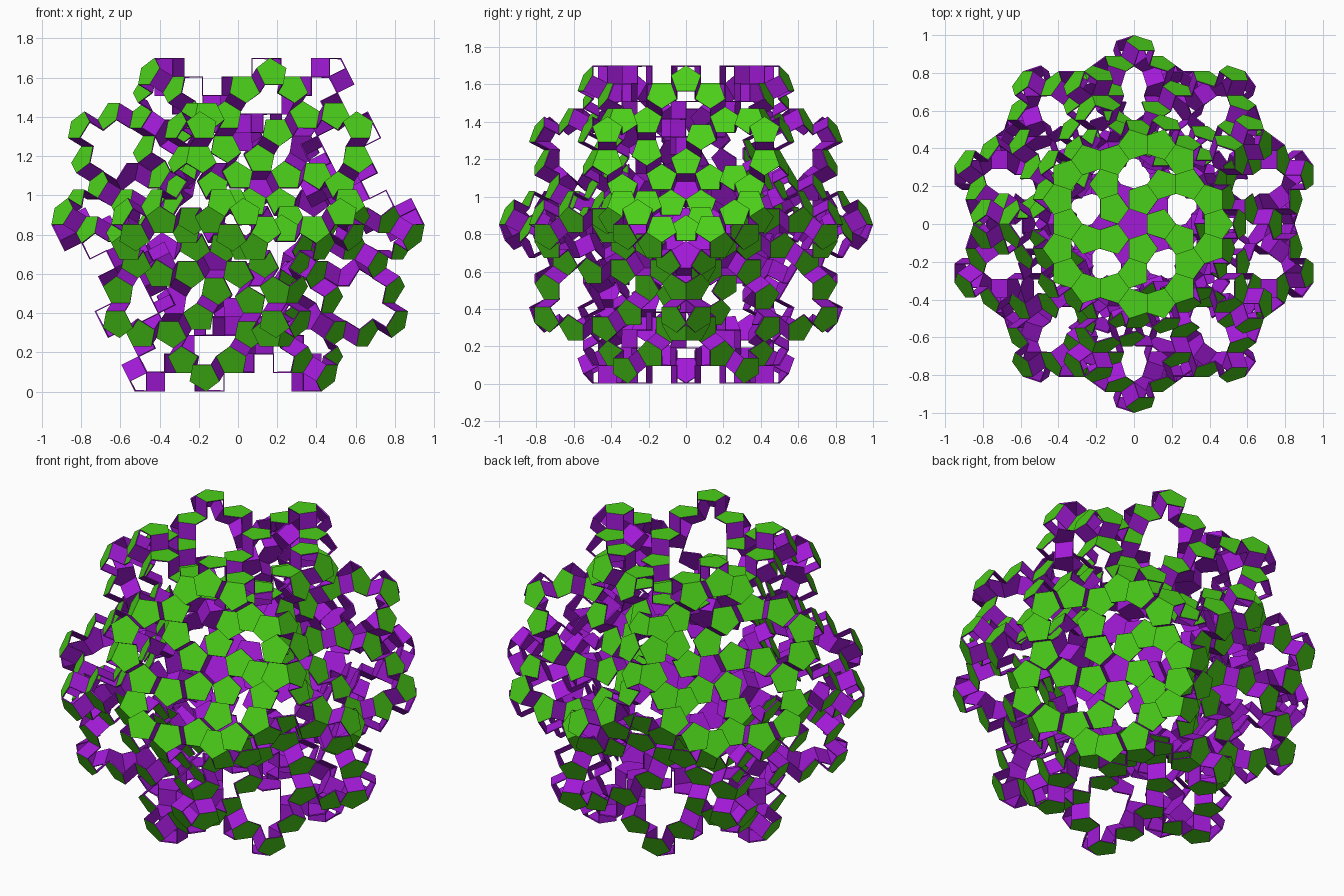
import bpy, bmesh, math
from mathutils import Matrix, Vector

if "Cube" in bpy.data.objects:
    bpy.data.objects.remove(bpy.data.objects["Cube"])

PHI = (1 + 5 ** 0.5) / 2
APO, RAD = 0.688191, 0.850651            # pentagon apothem and radius, edge = 1
TOP = PHI * (2 * PHI * 2 * APO + RAD)    # distance from the centre to the outer panels
EDGE = 1 / math.hypot(TOP, TOP / PHI)    # real edge length, so the model reaches y = +-1
STEP = math.sin(math.radians(72))        # height of one stair


def polar(r, deg):
    return Vector((r * math.cos(math.radians(deg)), r * math.sin(math.radians(deg)), 0))


def material(name, colour):
    m = bpy.data.materials.new(name)
    m.diffuse_color = colour
    m.use_nodes = True
    m.node_tree.nodes["Principled BSDF"].inputs["Base Color"].default_value = m.diffuse_color
    return m


green = material("green", (0.07, 0.62, 0.01, 1))
purple = material("purple", (0.36, 0.01, 0.68, 1))

bm = bmesh.new()


def pentagon(c, level, turn, mat=0):
    z = Vector((0, 0, TOP - level * STEP))
    f = bm.faces.new([bm.verts.new((c + z + polar(RAD, turn + 72 * i)) * EDGE) for i in range(5)])
    f.material_index = mat


def riser(p, q, level):
    # upright wall from the shared edge of p down to the next pentagon q
    d = (q - p).normalized()
    mid = (p + q) / 2
    side = Vector((-d.y, d.x, 0)) / 2
    hi = Vector((0, 0, TOP - level * STEP))
    lo = Vector((0, 0, TOP - (level + 1) * STEP))
    pts = (mid - side + lo, mid + side + lo, mid + side + hi, mid - side + hi)
    f = bm.faces.new([bm.verts.new(v * EDGE) for v in pts])
    f.material_index = 1


# One rosette: stepped outer ring of twenty pentagons and five spiral stairs
D = 2 * APO
centre = Vector((0, 0, 0))
for k in range(5):
    t = 72 * k
    peak = polar(2 * PHI * D, t)
    left = peak + polar(D, t + 108)
    right = peak + polar(D, t - 108)
    valley = polar(PHI ** 2 * D, t + 36)
    next_right = polar(2 * PHI * D, t + 72) + polar(D, t + 72 - 108)
    stair = valley + polar(D, t + 180)
    inner = polar(D, t + 72)
    pentagon(peak, 0, 0)
    pentagon(left, 1, 36)
    pentagon(right, 1, 36)
    pentagon(valley, 2, 0)
    pentagon(stair, 3, 36)
    pentagon(inner, 4, 0)
    for p, q, lv in ((peak, left, 0), (peak, right, 0), (left, valley, 1),
                     (next_right, valley, 1), (valley, stair, 2),
                     (stair, inner, 3), (inner, centre, 4)):
        riser(p, q, lv)
pentagon(centre, 5, 36, 1)

bmesh.ops.remove_doubles(bm, verts=bm.verts, dist=1e-4)
mesh = bpy.data.meshes.new("rosette")
bm.to_mesh(mesh)
bm.free()
mesh.materials.append(green)
mesh.materials.append(purple)

# Twelve rosettes, one for each side of a dodecahedron
half = Matrix.Rotation(math.pi, 4, Vector((1, 0, PHI)))
turns = [Matrix.Identity(4)]
turns += [Matrix.Rotation(math.radians(72 * k), 4, 'Z') @ half for k in range(5)]
turns += [Matrix.Rotation(math.pi, 4, 'Y') @ m for m in turns]
lift = Matrix.Translation((0, 0, TOP * EDGE))

for i, m in enumerate(turns):
    ob = bpy.data.objects.new("rosette_%02d" % (i + 1), mesh)
    bpy.context.collection.objects.link(ob)
    ob.matrix_world = lift @ m
    s = ob.modifiers.new("panel_thickness", 'SOLIDIFY')
    s.thickness = 0.008
    s.offset = -1
    s.material_offset = 1
    s.material_offset_rim = 1
